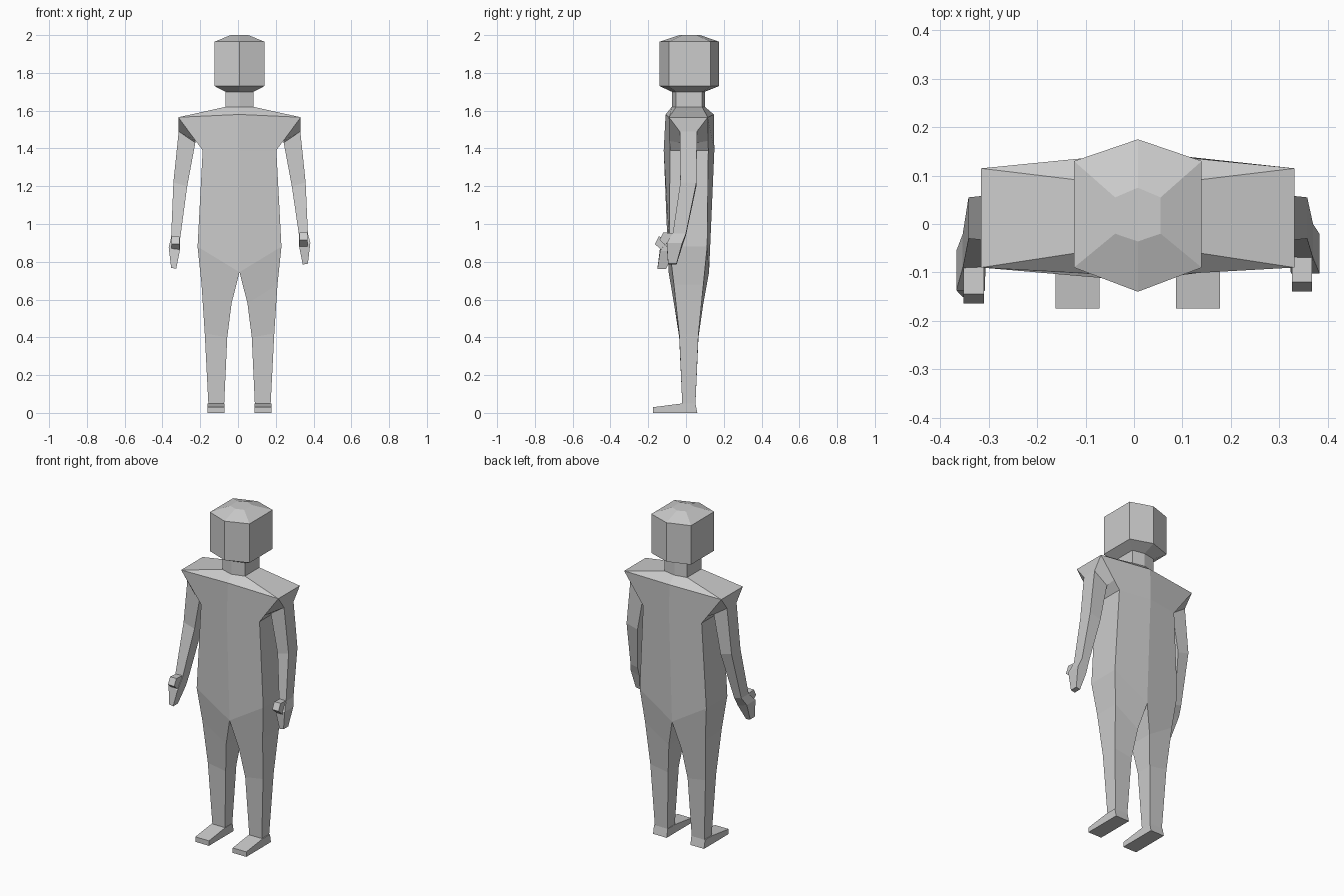
import bpy, bmesh

if "Cube" in bpy.data.objects:
    bpy.data.objects.remove(bpy.data.objects["Cube"])

grey = bpy.data.materials.new("light grey")
grey.diffuse_color = (0.6, 0.6, 0.6, 1)
grey.use_nodes = True
grey.node_tree.nodes["Principled BSDF"].inputs["Base Color"].default_value = grey.diffuse_color
CX = 0.008  # body centre line


def loft(name, rings, cap_start=False, cap_end=False):
    """Join rings of points with flat faces."""
    bm = bmesh.new()
    rows = [[bm.verts.new(p) for p in r] for r in rings]
    n = len(rows[0])
    for a, b in zip(rows, rows[1:]):
        for i in range(n):
            j = (i + 1) % n
            bm.faces.new((a[i], a[j], b[j], b[i]))
    if cap_start:
        bm.faces.new(rows[0])
    if cap_end:
        bm.faces.new(rows[-1])
    bmesh.ops.recalc_face_normals(bm, faces=bm.faces)
    me = bpy.data.meshes.new(name)
    bm.to_mesh(me)
    bm.free()
    me.materials.append(grey)
    ob = bpy.data.objects.new(name, me)
    bpy.context.collection.objects.link(ob)
    return ob


def hexagon(w, f, b, fm, bm_, z, zm=None):
    """Six-sided ring: half width, side front/back y, centre front/back y, side z, centre z."""
    zm = z if zm is None else zm
    return [(CX, fm, zm), (CX + w, f, z), (CX + w, b, z),
            (CX, bm_, zm), (CX - w, b, z), (CX - w, f, z)]


def box_ring(s, xi, xo, f, b, zi, zo):
    """Four-sided ring mirrored by s: inner/outer x, front/back y, inner/outer z."""
    i, o = CX + s * xi, CX + s * xo
    return [(i, f, zi), (o, f, zo), (o, b, zo), (i, b, zi)]


# head and neck
loft("head", [
    hexagon(0.075, -0.052, 0.085, -0.075, 0.10, 1.70),
    hexagon(0.132, -0.09, 0.13, -0.14, 0.175, 1.73),
    hexagon(0.132, -0.09, 0.13, -0.14, 0.175, 1.965),
    hexagon(0.047, -0.02, 0.055, -0.036, 0.075, 2.0)], cap_end=True)
loft("neck", [
    hexagon(0.075, -0.052, 0.085, -0.075, 0.10, 1.62),
    hexagon(0.075, -0.052, 0.085, -0.075, 0.10, 1.70)])

# torso from neck base over the shoulders to the V at the hips
loft("torso", [
    hexagon(0.075, -0.052, 0.085, -0.075, 0.10, 1.62),
    hexagon(0.324, -0.09, 0.115, -0.108, 0.147, 1.565, 1.58),
    hexagon(0.195, -0.085, 0.118, -0.118, 0.15, 1.39),
    hexagon(0.222, -0.088, 0.112, -0.092, 0.122, 0.88, 0.745)])

for s, side in ((1, "right"), (-1, "left")):
    # legs
    loft(side + "_leg", [
        [(CX, -0.092, 0.745), (CX + s * 0.222, -0.088, 0.88),
         (CX + s * 0.222, 0.112, 0.88), (CX, 0.122, 0.745)],
        box_ring(s, 0.042, 0.201, -0.064, 0.092, 0.58, 0.68),
        box_ring(s, 0.065, 0.184, -0.036, 0.066, 0.40, 0.42),
        box_ring(s, 0.081, 0.165, -0.02, 0.05, 0.05, 0.05)])
    # feet, lofted from heel to toe
    xi, xo = CX + s * 0.079, CX + s * 0.170

    def foot_ring(yb, yt, top):
        return [(xi, yb, 0), (xo, yb, 0), (xo, yt, top), (xi, yt, top)]
    loft(side + "_foot", [foot_ring(0.06, 0.05, 0.05), foot_ring(-0.02, -0.02, 0.05),
                          foot_ring(-0.175, -0.175, 0.03)], True, True)

    # arms: the left one reaches slightly lower and further forward
    k = 0 if s > 0 else 1
    dz, dy = -0.022 * k, -0.035 * k
    wrist = box_ring(s, 0.315, 0.362, -0.07 + dy * .6, dy * .6, 0.94 + dz, 0.95 + dz)
    loft(side + "_arm", [
        box_ring(s, 0.232, 0.324, -0.09, 0.115, 1.44, 1.565),
        box_ring(s, 0.234, 0.322, -0.033, 0.058, 1.43, 1.49),
        box_ring(s, 0.277, 0.35, -0.03, 0.055, 1.2, 1.22),
        wrist])
    # hands and thumbs
    loft(side + "_hand", [
        wrist,
        box_ring(s, 0.316, 0.375, -0.102 + dy, -0.02 + dy, 0.88 + dz, 0.90 + dz),
        box_ring(s, 0.335, 0.362, -0.095 + dy * 1.6, -0.05 + dy * 1.6, 0.785 + dz, 0.79 + dz)],
        cap_end=True)
    profile = ((-0.045, 0.95), (-0.12, 0.955), (-0.14, 0.915), (-0.10, 0.88), (-0.04, 0.88))
    loft(side + "_thumb", [[(CX + s * x, y + dy * .7, z + dz) for y, z in profile]
                           for x in (0.318, 0.36)], True, True)
